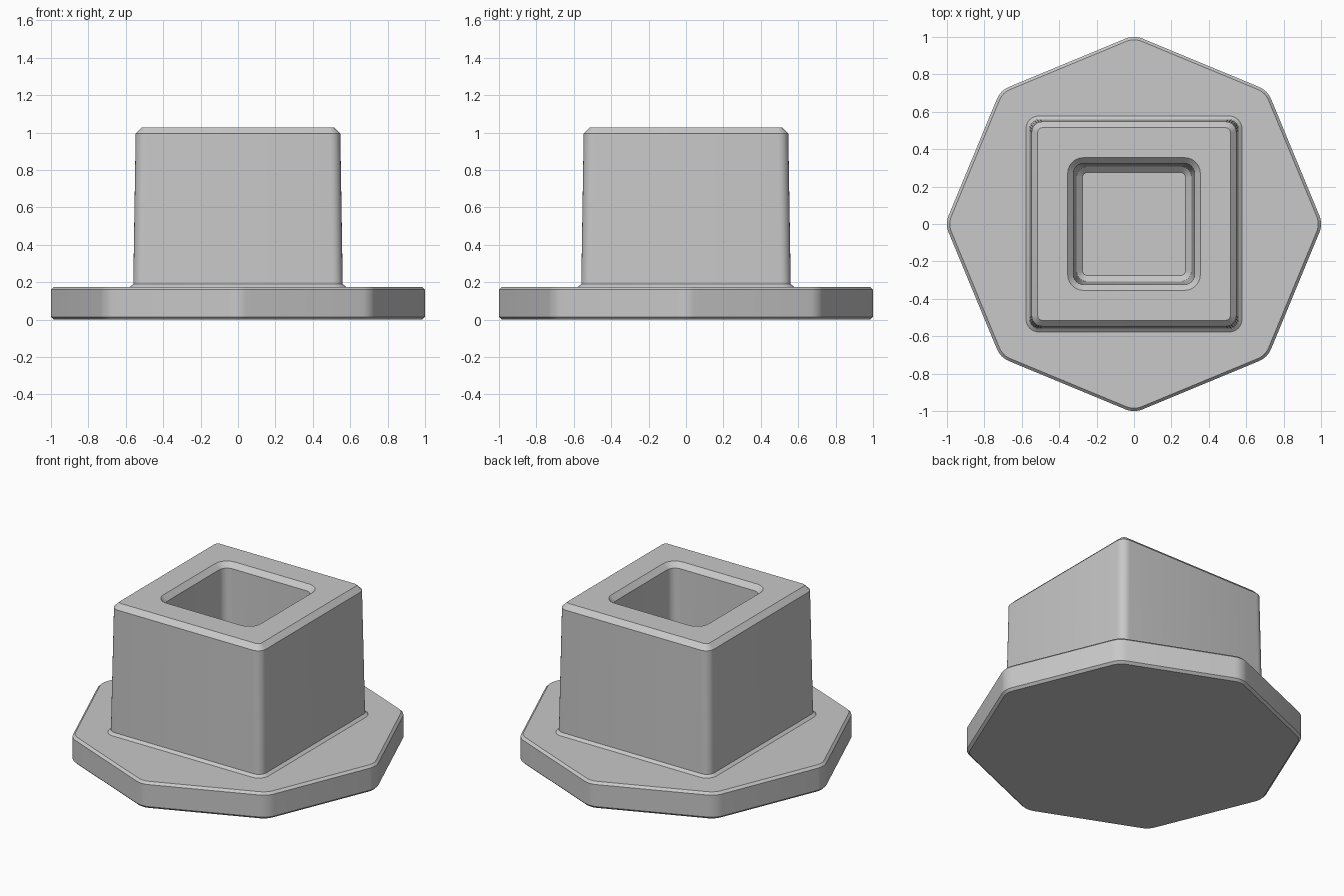
import bpy, bmesh, math

if "Cube" in bpy.data.objects:
    bpy.data.objects.remove(bpy.data.objects["Cube"])

grey = bpy.data.materials.new("plain grey")
grey.diffuse_color = (0.58, 0.58, 0.58, 1)
grey.use_nodes = True
grey.node_tree.nodes["Principled BSDF"].inputs["Base Color"].default_value = grey.diffuse_color


def ring(bm, sides, apothem, radius, z, first_angle, steps=6):
    """Rounded regular polygon, given by its flat-side distance and corner radius."""
    half = math.pi / sides
    centre = (apothem - radius) / math.cos(half)
    verts = []
    for i in range(sides):
        a = first_angle + 2 * half * i
        for s in range(steps + 1):
            t = a - half + 2 * half * s / steps
            verts.append(bm.verts.new((centre * math.cos(a) + radius * math.cos(t),
                                       centre * math.sin(a) + radius * math.sin(t), z)))
    return verts


def loft(name, sides, first_angle, profile, cap_start):
    """Skin a stack of (apothem, corner radius, z) rings and close the last one."""
    bm = bmesh.new()
    rings = [ring(bm, sides, a, r, z, first_angle) for a, r, z in profile]
    for lo, hi in zip(rings, rings[1:]):
        n = len(lo)
        for i in range(n):
            j = (i + 1) % n
            bm.faces.new((lo[i], lo[j], hi[j], hi[i]))
    if cap_start:
        bm.faces.new(rings[0][::-1])
    bm.faces.new(rings[-1])
    mesh = bpy.data.meshes.new(name)
    bm.to_mesh(mesh)
    bm.free()
    mesh.materials.append(grey)
    obj = bpy.data.objects.new(name, mesh)
    bpy.context.collection.objects.link(obj)
    bpy.ops.object.select_all(action='DESELECT')
    obj.select_set(True)
    bpy.context.view_layer.objects.active = obj
    bpy.ops.object.shade_smooth_by_angle(angle=math.radians(20))
    return obj


# Octagonal base plate with chamfered rims
A = 0.933
loft("base_plate", 8, 0.0,
     [(A - 0.015, 0.105, 0.0), (A, 0.12, 0.015),
      (A, 0.12, 0.16), (A - 0.015, 0.105, 0.175)], True)

# Tapered square tower, base flare to rim, then down into the socket
loft("socket_tower", 4, math.pi / 4,
     [(0.578, 0.07, 0.175), (0.560, 0.055, 0.19),
      (0.547, 0.055, 0.995), (0.515, 0.025, 1.027),
      (0.355, 0.085, 1.027), (0.324, 0.055, 0.995),
      (0.307, 0.055, 0.21), (0.275, 0.025, 0.18)], False)
